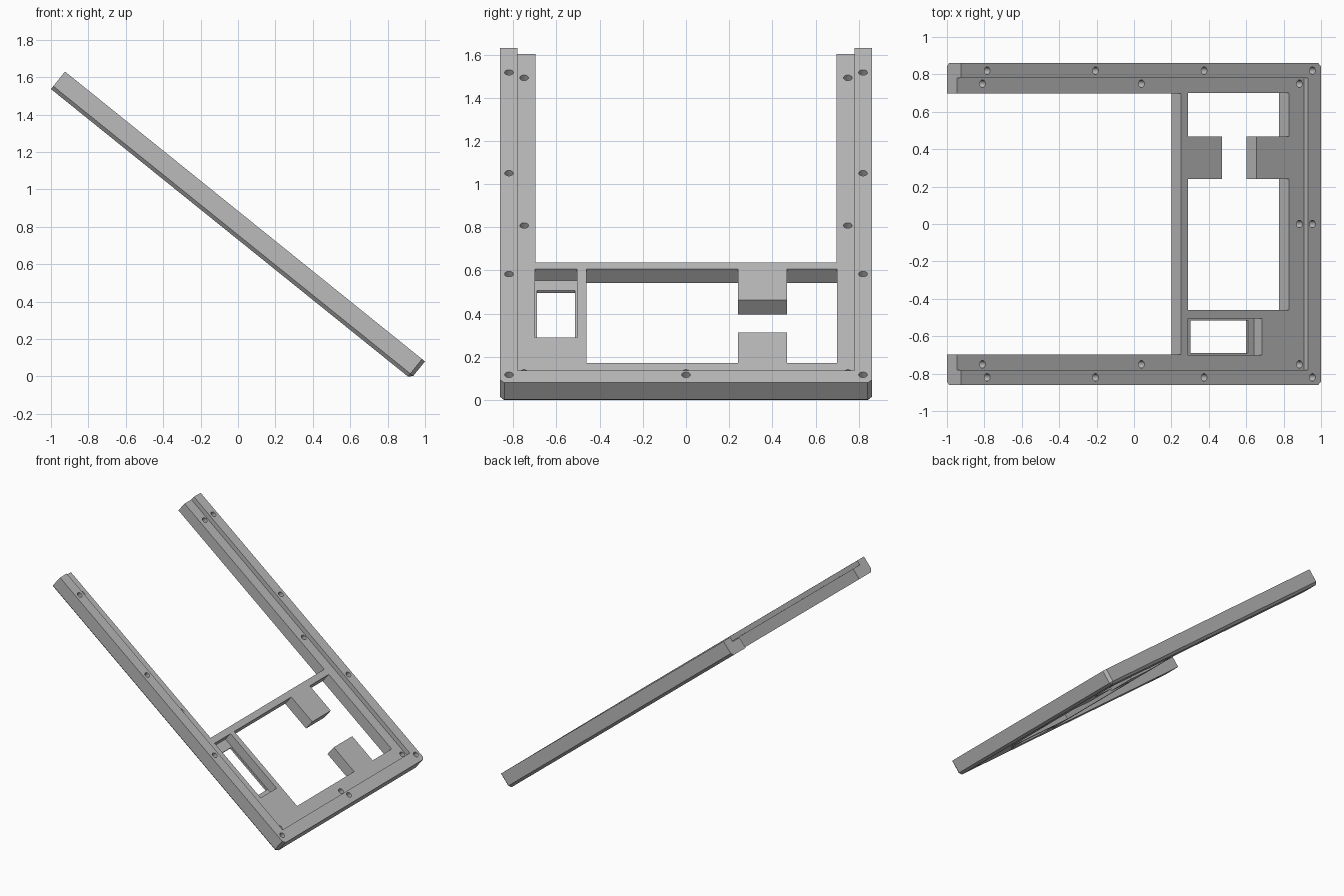
import bpy, bmesh, math
from mathutils import Matrix

cube = bpy.data.objects.get("Cube")
if cube:
    bpy.data.objects.remove(cube, do_unlink=True)

# Plate dimensions: length, half width, arm inner edge, thickness, recess depth
LENGTH, HALF, INNER, THICK, RECESS = 2.471, 0.862, 0.697, 0.12, 0.035
BAR = 1.54       # where the cross bar starts
CHAMFER = 0.02

grey = bpy.data.materials.new("plain grey")
grey.use_nodes = True
colour = (0.5, 0.5, 0.5, 1)
grey.diffuse_color = colour
grey.node_tree.nodes["Principled BSDF"].inputs["Base Color"].default_value = colour


def add_prism(bm, outline, low, high):
    """Extrude a flat outline from low to high."""
    base = bm.faces.new([bm.verts.new((x, y, low)) for x, y in outline])
    ext = bmesh.ops.extrude_face_region(bm, geom=[base])
    top = [v for v in ext["geom"] if isinstance(v, bmesh.types.BMVert)]
    bmesh.ops.translate(bm, verts=top, vec=(0, 0, high - low))
    bmesh.ops.recalc_face_normals(bm, faces=bm.faces)


def make_object(name, bm):
    mesh = bpy.data.meshes.new(name)
    bm.to_mesh(mesh)
    bm.free()
    mesh.materials.append(grey)
    obj = bpy.data.objects.new(name, mesh)
    bpy.context.collection.objects.link(obj)
    return obj


def rect(x0, x1, y0, y1):
    return [(x0, y0), (x1, y0), (x1, y1), (x0, y1)]


def cut(target, bm):
    """Subtract a solid from the target and discard the cutter."""
    cutter = make_object("cutter", bm)
    cutter.hide_render = True
    mod = target.modifiers.new("cut", "BOOLEAN")
    mod.operation, mod.solver, mod.object = "DIFFERENCE", "EXACT", cutter
    bpy.context.view_layer.update()
    graph = bpy.context.evaluated_depsgraph_get()
    result = bpy.data.meshes.new_from_object(target.evaluated_get(graph))
    target.modifiers.clear()
    target.data = result
    bpy.data.objects.remove(cutter, do_unlink=True)


def cut_prism(target, outline, low, high):
    bm = bmesh.new()
    add_prism(bm, outline, low, high)
    cut(target, bm)


# Fork-shaped body with chamfered lower rim and end corners
bm = bmesh.new()
add_prism(bm, [(0, -HALF), (LENGTH, -HALF), (LENGTH, HALF), (0, HALF),
               (0, INNER), (BAR, INNER), (BAR, -INNER), (0, -INNER)], -THICK, 0)


def is_rim(edge):
    a, b = (v.co for v in edge.verts)
    at_side = abs(a.y) > HALF - 0.001 and abs(b.y) > HALF - 0.001
    at_end = a.x > LENGTH - 0.001 and b.x > LENGTH - 0.001
    at_bottom = a.z < -0.1 and b.z < -0.1
    return (at_bottom and (at_side or at_end)) or (at_side and at_end and abs(a.z - b.z) > 0.1)


bmesh.ops.bevel(bm, geom=[e for e in bm.edges if is_rim(e)], offset=CHAMFER,
                segments=1, affect="EDGES")
frame = make_object("mounting_frame", bm)

# Recessed floor inside the raised rim
cut_prism(frame, rect(-0.1, 2.381, -0.78, 0.78), -RECESS, 0.1)

# Main window with two facing tabs
x0, x1, tab0, tab1 = 1.588, 2.281, 0.24, 0.467
cut_prism(frame, [(x0, -0.46), (x1, -0.46), (x1, tab0), (2.056, tab0), (2.056, tab1),
                  (x1, tab1), (x1, 0.7), (x0, 0.7), (x0, tab1), (1.819, tab1),
                  (1.819, tab0), (x0, tab0)], -0.3, 0.1)

# Small stepped window
cut_prism(frame, rect(x0, 2.095, -0.7, -0.505), -0.105, 0.1)
cut_prism(frame, rect(1.66, 2.054, -0.69, -0.515), -0.3, 0.1)

# Screw holes along the rim and the recessed floor
spots = [(x, s * 0.82) for x in (0.18, 0.924, 1.669, 2.413) for s in (-1, 1)]
spots += [(x, s * 0.75) for x in (0.176, 1.267, 2.352) for s in (-1, 1)]
spots += [(2.352, 0), (2.413, 0)]
bm = bmesh.new()
for x, y in spots:
    bmesh.ops.create_cone(bm, cap_ends=True, segments=24, radius1=0.02, radius2=0.02,
                          depth=0.6, matrix=Matrix.Translation((x, y, 0)))
cut(frame, bm)

# Tilt the frame onto its low end
tilt = math.atan2(1.55, 1.925)
frame.matrix_world = Matrix.Translation((-0.925, 0, 1.63)) @ Matrix.Rotation(tilt, 4, "Y")

bpy.ops.object.select_all(action="DESELECT")
frame.select_set(True)
bpy.context.view_layer.objects.active = frame
bpy.ops.object.shade_smooth_by_angle(angle=math.radians(30))
